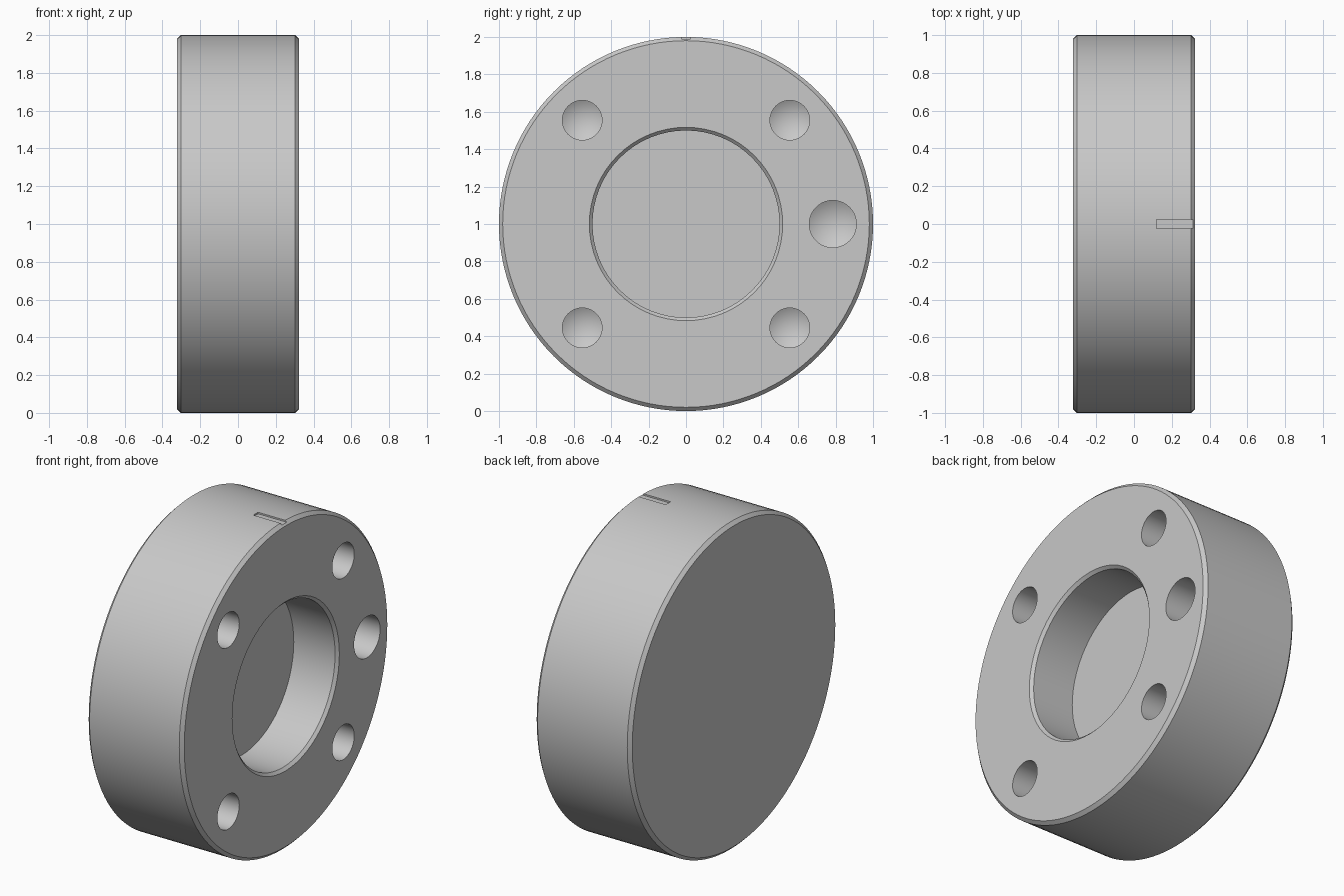
import bpy, bmesh, math
from mathutils import Matrix

cube = bpy.data.objects.get("Cube")
if cube:
    bpy.data.objects.remove(cube, do_unlink=True)

HALF = 0.323      # half thickness of the disc
CHAMFER = 0.02
FLOOR = 0.027     # x of the bore floor
CENTRE_Z = 1.0

grey = bpy.data.materials.new("plain grey")
grey.use_nodes = True
colour = (0.58, 0.58, 0.58, 1)
grey.diffuse_color = colour
grey.node_tree.nodes["Principled BSDF"].inputs["Base Color"].default_value = colour


def finish(bm, name):
    mesh = bpy.data.meshes.new(name)
    bmesh.ops.recalc_face_normals(bm, faces=bm.faces)
    bm.to_mesh(mesh)
    bm.free()
    obj = bpy.data.objects.new(name, mesh)
    bpy.context.collection.objects.link(obj)
    mesh.materials.append(grey)
    return obj


def lathe(name, profile, segments, y=0.0, z=CENTRE_Z):
    """Revolve (x, radius) points around an axis parallel to x."""
    bm = bmesh.new()
    verts = [bm.verts.new((x, 0, r)) for x, r in profile]
    edges = [bm.edges.new(pair) for pair in zip(verts, verts[1:])]
    bmesh.ops.spin(bm, geom=verts + edges, cent=(0, 0, 0), axis=(1, 0, 0),
                   angle=math.tau, steps=segments, use_duplicate=False)
    bmesh.ops.remove_doubles(bm, verts=bm.verts, dist=1e-5)
    # Close the flat ends with single faces
    rims = [e for e in bm.edges if e.is_boundary]
    if rims:
        bmesh.ops.holes_fill(bm, edges=rims, sides=0)
    bmesh.ops.translate(bm, verts=bm.verts, vec=(0, y, z))
    return finish(bm, name)


# Chamfered disc
rim = 1 - CHAMFER
disc = lathe("disc_body", [(-HALF, rim), (-HALF + CHAMFER, 1),
                           (HALF - CHAMFER, 1), (HALF, rim)], 128)

# Central blind bore with a chamfered mouth
cutters = [lathe("bore_cutter", [(FLOOR, 0.5), (HALF - 0.017, 0.5),
                                 (HALF, 0.517), (HALF + 0.1, 0.517)], 64)]


# Drilled holes with conical bottoms
def drill(name, y, z, radius, depth):
    bottom = HALF - depth
    tip = bottom - radius * 0.58
    cutters.append(lathe(name, [(tip, 0), (bottom, radius), (HALF + 0.1, radius)],
                         40, y, CENTRE_Z + z))


for sy in (-1, 1):
    for sz in (-1, 1):
        drill("bolt_hole_cutter", sy * 0.555, sz * 0.555, 0.106, 0.27)
drill("side_hole_cutter", 0.785, 0, 0.126, 0.27)

# Shallow index groove on the rim
bm = bmesh.new()
bmesh.ops.create_cube(bm, size=1, matrix=Matrix.Translation((0.27, 0, 2.04))
                      @ Matrix.Diagonal((0.3, 0.046, 0.1, 1)))
cutters.append(finish(bm, "groove_cutter"))

# Cut everything, then discard the cutters
for cutter in cutters:
    mod = disc.modifiers.new("cut", 'BOOLEAN')
    mod.operation = 'DIFFERENCE'
    mod.solver = 'EXACT'
    mod.object = cutter
    cutter.hide_render = True
bpy.context.view_layer.objects.active = disc
disc.select_set(True)
for mod in list(disc.modifiers):
    bpy.ops.object.modifier_apply(modifier=mod.name)
for cutter in cutters:
    bpy.data.objects.remove(cutter, do_unlink=True)

bpy.ops.object.shade_smooth_by_angle(angle=math.radians(25))
